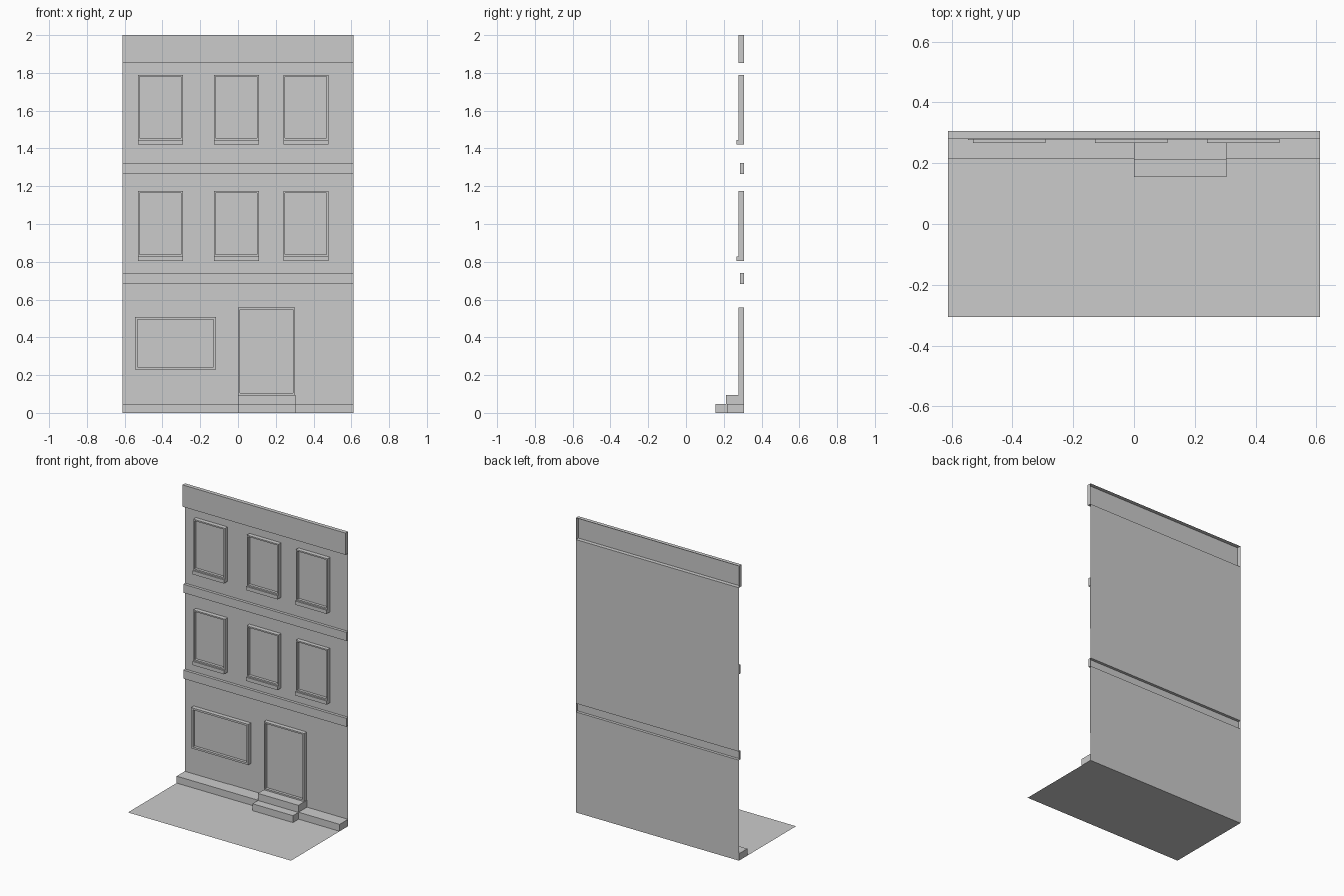
import bpy
import bmesh

if "Cube" in bpy.data.objects:
    bpy.data.objects.remove(bpy.data.objects["Cube"], do_unlink=True)

grey = bpy.data.materials.new("plain grey")
grey.use_nodes = True
colour = (0.6, 0.6, 0.6, 1)
grey.diffuse_color = colour
grey.node_tree.nodes["Principled BSDF"].inputs["Base Color"].default_value = colour

HALF = 0.612   # half the width
BACK = 0.306   # plane of the wall


def finish(name, bm):
    mesh = bpy.data.meshes.new(name)
    bm.to_mesh(mesh)
    bm.free()
    mesh.materials.append(grey)
    obj = bpy.data.objects.new(name, mesh)
    bpy.context.collection.objects.link(obj)
    return obj


def sheet(name, outline, y):
    """Flat upright panel facing the front, from (x, z) points."""
    bm = bmesh.new()
    face = bm.faces.new([bm.verts.new((x, y, z)) for x, z in outline])
    face.normal_update()
    if face.normal.y > 0:
        face.normal_flip()
    return finish(name, bm)


def rect(x0, x1, z0, z1):
    return [(x0, z0), (x1, z0), (x1, z1), (x0, z1)]


def open_box(bm, x0, x1, z0, z1, front):
    """Box with no back; returns its front face."""
    f = [bm.verts.new((x, front, z)) for x, z in rect(x0, x1, z0, z1)]
    b = [bm.verts.new((x, BACK, z)) for x, z in rect(x0, x1, z0, z1)]
    for i in range(4):
        j = (i + 1) % 4
        bm.faces.new((f[j], f[i], b[i], b[j]))
    face = bm.faces.new(f)
    bm.normal_update()
    return face


def slab(name, x0, x1, z0, z1, front):
    bm = bmesh.new()
    open_box(bm, x0, x1, z0, z1, front)
    return finish(name, bm)


def framed_panel(name, x0, x1, z0, z1, rim, sill=0):
    """Raised frame round a recessed pane, with an optional sill."""
    bm = bmesh.new()
    pane = open_box(bm, x0, x1, z0 + sill, z1, 0.277)
    bmesh.ops.inset_region(bm, faces=[pane], thickness=rim)
    extruded = bmesh.ops.extrude_discrete_faces(bm, faces=[pane])["faces"][0]
    bmesh.ops.translate(bm, verts=extruded.verts, vec=(0, 0.019, 0))
    if sill:
        open_box(bm, x0, x1, z0, z0 + sill, 0.267)
    return finish(name, bm)


# Ground and wall
bm = bmesh.new()
bm.faces.new([bm.verts.new((x, y, 0)) for x, y in rect(-HALF, HALF, -BACK, BACK)])
finish("ground", bm)
sheet("lower_wall", rect(-HALF, HALF, 0, 0.682), BACK)
sheet("upper_wall", rect(-HALF, HALF, 0.74, 1.852), BACK)

# Cornice, bands and base
slab("cornice", -HALF, HALF, 1.852, 2, 0.279)
slab("upper_band", -HALF, HALF, 1.265, 1.323, 0.287)
slab("lower_band", -HALF, HALF, 0.682, 0.74, 0.287)
slab("base_ledge", -HALF, HALF, 0, 0.047, 0.216)

# Entrance steps and door
slab("lower_step", 0, 0.304, 0, 0.047, 0.155)
slab("upper_step", 0, 0.304, 0.047, 0.095, 0.213)
framed_panel("door", 0, 0.302, 0.095, 0.557, 0.014)

# Windows
framed_panel("shop_window", -0.546, -0.117, 0.231, 0.507, 0.018)
for floor, z in (("middle", 0.804), ("top", 1.42)):
    for side, x in (("right", -0.53), ("centre", -0.128), ("left", 0.24)):
        framed_panel(f"{floor}_{side}_window", x, x + 0.238, z, z + 0.37, 0.013, 0.025)

# Thin patches on the wall
PATCH = BACK - 0.003
sheet("upper_patch", rect(0.308, HALF, 0.953, 1.26), PATCH)
sheet("lower_left_patch", [(0.34, 0.199), (HALF, 0.199), (HALF, 0.673),
                           (0.31, 0.673), (0.31, 0.361), (0.34, 0.361)], PATCH)
sheet("lower_right_patch", rect(-HALF, -0.283, 0.047, 0.217), PATCH)
